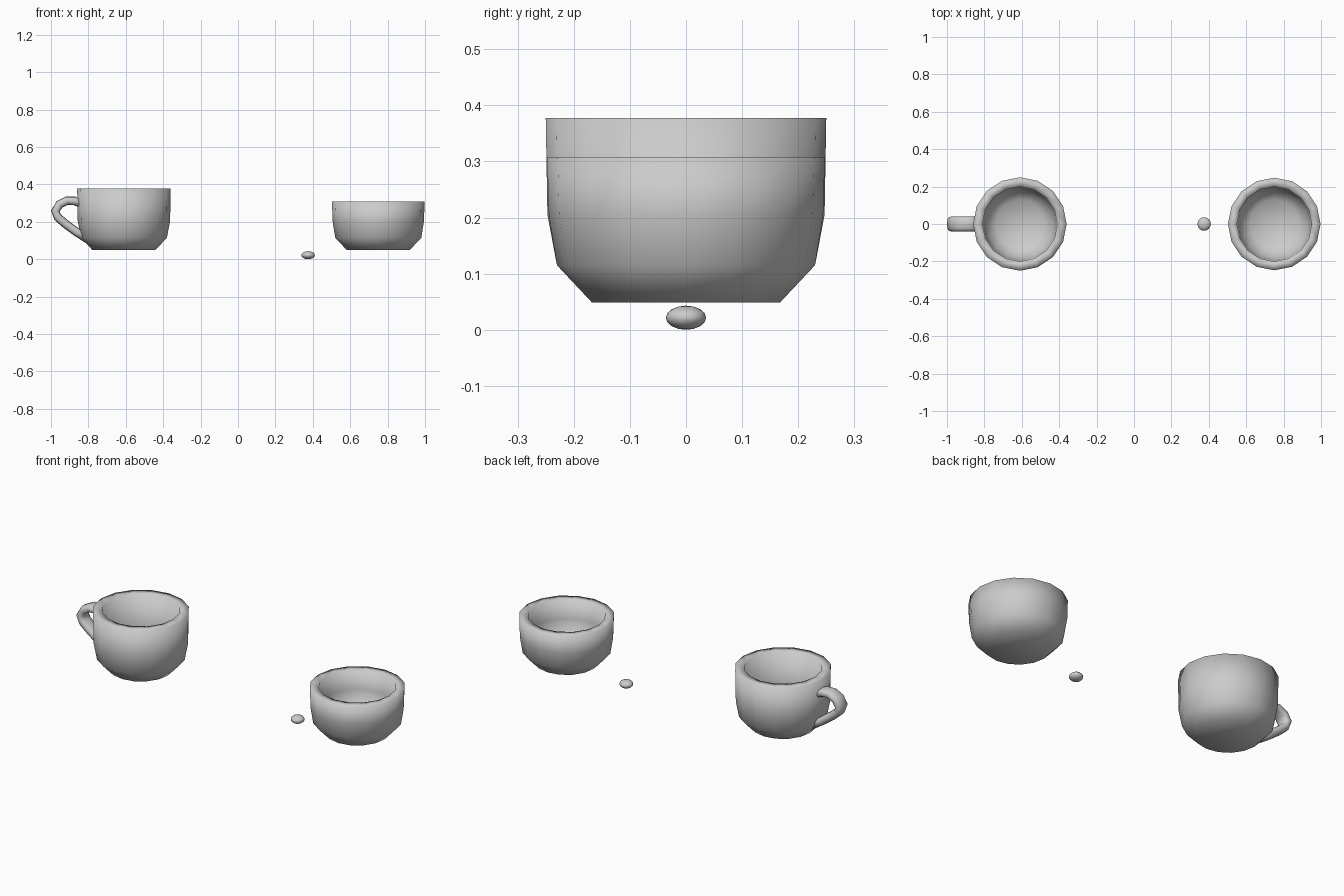
import bpy, bmesh
from math import sin, cos, pi, copysign
from mathutils import Vector

if "Cube" in bpy.data.objects:
    bpy.data.objects.remove(bpy.data.objects["Cube"])


def finish(name, bm):
    bmesh.ops.recalc_face_normals(bm, faces=bm.faces)
    mesh = bpy.data.meshes.new(name)
    bm.to_mesh(mesh)
    bm.free()
    mesh.shade_smooth()
    obj = bpy.data.objects.new(name, mesh)
    bpy.context.collection.objects.link(obj)
    return obj


def bridge(bm, rings):
    n = len(rings[0])
    for a, b in zip(rings, rings[1:]):
        for i in range(n):
            j = (i + 1) % n
            bm.faces.new((a[i], a[j], b[j], b[i]))
    bm.faces.new(rings[0])
    bm.faces.new(rings[-1])


def lathe(name, profile, x, sides=16):
    bm = bmesh.new()
    rings = [[bm.verts.new((x + r * cos(2 * pi * i / sides),
                            r * sin(2 * pi * i / sides), z))
              for i in range(sides)] for r, z in profile]
    bridge(bm, rings)
    return finish(name, bm)


def cup_profile(radius, top):
    # outside from the foot up, over the rim, down to the inner floor
    return [(0.168, 0.049), (0.23, 0.115), (radius - 0.003, 0.205),
            (radius, top), (0.2, top), (0.197, 0.2), (0.18, 0.14), (0.13, 0.09)]


# Cup bodies
lathe("handled_cup_body", cup_profile(0.25, 0.377), -0.61)
lathe("plain_cup_body", cup_profile(0.2475, 0.308), 0.75)

# Handle: flattened rounded section swept along an ear-shaped path
path = [(-0.835, 0.297), (-0.875, 0.312), (-0.915, 0.313), (-0.955, 0.293),
        (-0.977, 0.257), (-0.963, 0.224), (-0.925, 0.191), (-0.865, 0.147),
        (-0.80, 0.105)]
pts = [Vector((x, 0, z)) for x, z in path]
bm = bmesh.new()
rings = []
for k, p in enumerate(pts):
    t = (pts[min(k + 1, len(pts) - 1)] - pts[max(k - 1, 0)]).normalized()
    side = Vector((-t.z, 0, t.x))
    ring = []
    for i in range(12):
        c, s = cos(2 * pi * i / 12), sin(2 * pi * i / 12)
        u = copysign(abs(c) ** 0.75, c) * 0.023
        v = copysign(abs(s) ** 0.75, s) * 0.04
        ring.append(bm.verts.new(p + side * u + Vector((0, v, 0))))
    rings.append(ring)
bridge(bm, rings)
finish("cup_handle", bm)

# Small flattened pebble beside the plain cup
bpy.ops.mesh.primitive_uv_sphere_add(segments=16, ring_count=8, radius=1,
                                     location=(0.375, 0, 0.0215))
pebble = bpy.context.object
pebble.name = "small_pebble"
pebble.scale = (0.036, 0.036, 0.0215)
bpy.ops.object.shade_smooth()
